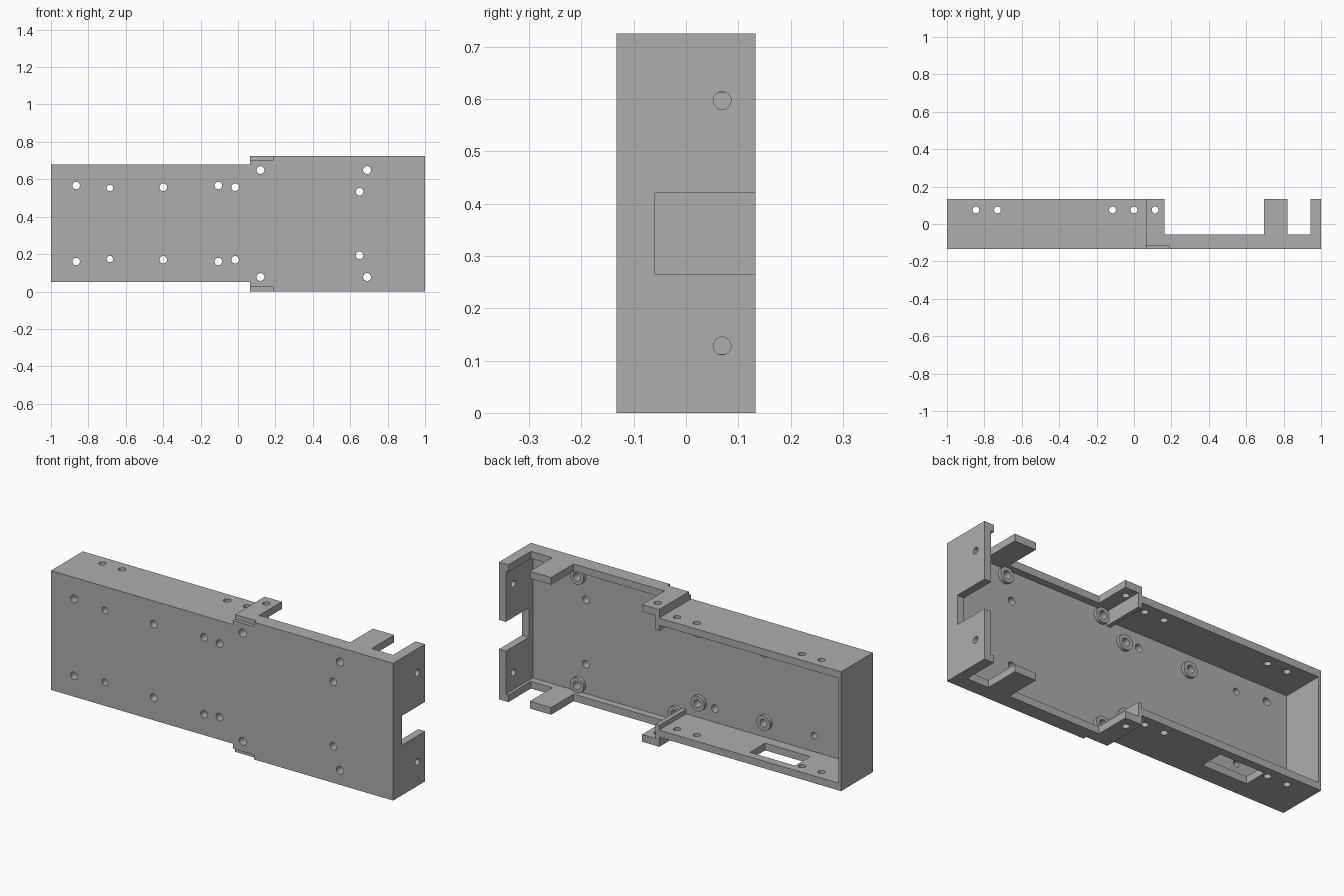
import bpy, bmesh
from math import pi
from mathutils import Matrix, Vector

if "Cube" in bpy.data.objects:
    bpy.data.objects.remove(bpy.data.objects["Cube"])

grey = bpy.data.materials.new("plain grey")
grey.use_nodes = True
colour = (0.42, 0.42, 0.42, 1)
grey.diffuse_color = colour
grey.node_tree.nodes["Principled BSDF"].inputs["Base Color"].default_value = colour

MID, FRONT, BACK = 0.3635, -0.133, 0.133
FLOOR, WALL = -0.092, 0.038


def box(bm, x0, x1, y0, y1, z0, z1):
    size = Vector((x1 - x0, y1 - y0, z1 - z0))
    mid = Vector((x0 + x1, y0 + y1, z0 + z1)) / 2
    bmesh.ops.create_cube(bm, size=1, matrix=Matrix.Translation(mid) @ Matrix.Diagonal(size).to_4x4())


def rod(bm, centre, axis, radius, depth, sides=24):
    turn = Vector((0, 0, 1)).rotation_difference(Vector(axis)).to_matrix().to_4x4()
    bmesh.ops.create_cone(bm, cap_ends=True, segments=sides, radius1=radius, radius2=radius,
                          depth=depth, matrix=Matrix.Translation(centre) @ turn)


def extrude_profile(bm, points, z0, z1):
    face = bm.faces.new([bm.verts.new((x, y, z0)) for x, y in points])
    moved = bmesh.ops.extrude_face_region(bm, geom=[face])["geom"]
    bmesh.ops.translate(bm, vec=(0, 0, z1 - z0), verts=[g for g in moved if isinstance(g, bmesh.types.BMVert)])


def finish(bm, name):
    bmesh.ops.recalc_face_normals(bm, faces=bm.faces)
    mesh = bpy.data.meshes.new(name)
    bm.to_mesh(mesh)
    bm.free()
    mesh.materials.append(grey)
    obj = bpy.data.objects.new(name, mesh)
    bpy.context.collection.objects.link(obj)
    return obj


# Front plates and end walls
body = bmesh.new()
box(body, -1, 0.07, FRONT, FLOOR, 0.05, 0.68)
box(body, 0.063, 1, FRONT, FLOOR, 0, 0.725)
box(body, -1, -0.985, FRONT, BACK, 0.05, 0.68)
box(body, 0.96, 1, FRONT, BACK, 0, 0.725)

# Long walls: plain on the narrow half, low with raised tabs on the wide half
LOW = -0.055
tabbed = [(0.063, FRONT), (1, FRONT), (1, BACK), (0.945, BACK), (0.945, LOW), (0.82, LOW), (0.82, BACK),
          (0.695, BACK), (0.695, LOW), (0.163, LOW), (0.163, BACK), (0.063, BACK)]
for z0, z1 in ((0.05, 0.05 + WALL), (0.68 - WALL, 0.68)):
    box(body, -1, 0.07, FRONT, BACK, z0, z1)
for z0, z1 in ((0, WALL), (0.725 - WALL, 0.725)):
    extrude_profile(body, tabbed, z0, z1)

# Ribs joining the two halves
for z0, z1 in ((0, 0.113), (0.612, 0.725)):
    box(body, 0.063, 0.086, FRONT, BACK, z0, z1)

# Front holes: x, distance from the middle line, radius, raised rim
holes = [(-0.865, 0.203, 0.02, False), (-0.685, 0.19, 0.017, False), (-0.4, 0.194, 0.02, True),
         (-0.105, 0.203, 0.02, False), (-0.015, 0.194, 0.02, True), (0.12, 0.286, 0.021, True),
         (0.65, 0.17, 0.02, False), (0.69, 0.286, 0.021, True)]
cut = bmesh.new()
for x, dz, radius, rim in holes:
    for side in (-1, 1):
        z = MID + side * dz
        rod(cut, (x, -0.1, z), (0, 1, 0), radius, 0.12)
        if rim:
            rod(body, (x, FLOOR, z), (0, 1, 0), 0.04, 0.036)

# Holes through the long walls and the notched end wall
for x in (-0.845, -0.73, -0.115, 0, 0.113):
    rod(cut, (x, 0.075, MID), (0, 0, 1), 0.018, 1)
for z in (0.128, 0.597):
    rod(cut, (1, 0.069, z), (1, 0, 0), 0.017, 0.2)
box(cut, 0.9, 1.1, -0.06, 0.2, 0.265, 0.42)

# Slot in the lower wall and shallow corner recesses
box(cut, -0.7, -0.437, -0.037, 0.09, 0, 0.13)
for z0, z1 in ((-0.1, 0.024), (0.701, 0.8)):
    box(cut, 0, 0.188, -0.2, -0.114, z0, z1)

shell = finish(body, "enclosure_shell")
cutter = finish(cut, "hole_cutter")
cutter.hide_render = True

mod = shell.modifiers.new("cut_holes", "BOOLEAN")
mod.operation = "DIFFERENCE"
mod.solver = "EXACT"
mod.use_self = True
mod.object = cutter
bpy.context.view_layer.objects.active = shell
shell.select_set(True)
bpy.ops.object.modifier_apply(modifier=mod.name)
bpy.data.objects.remove(cutter)
bpy.ops.object.shade_smooth_by_angle(angle=pi / 6)
